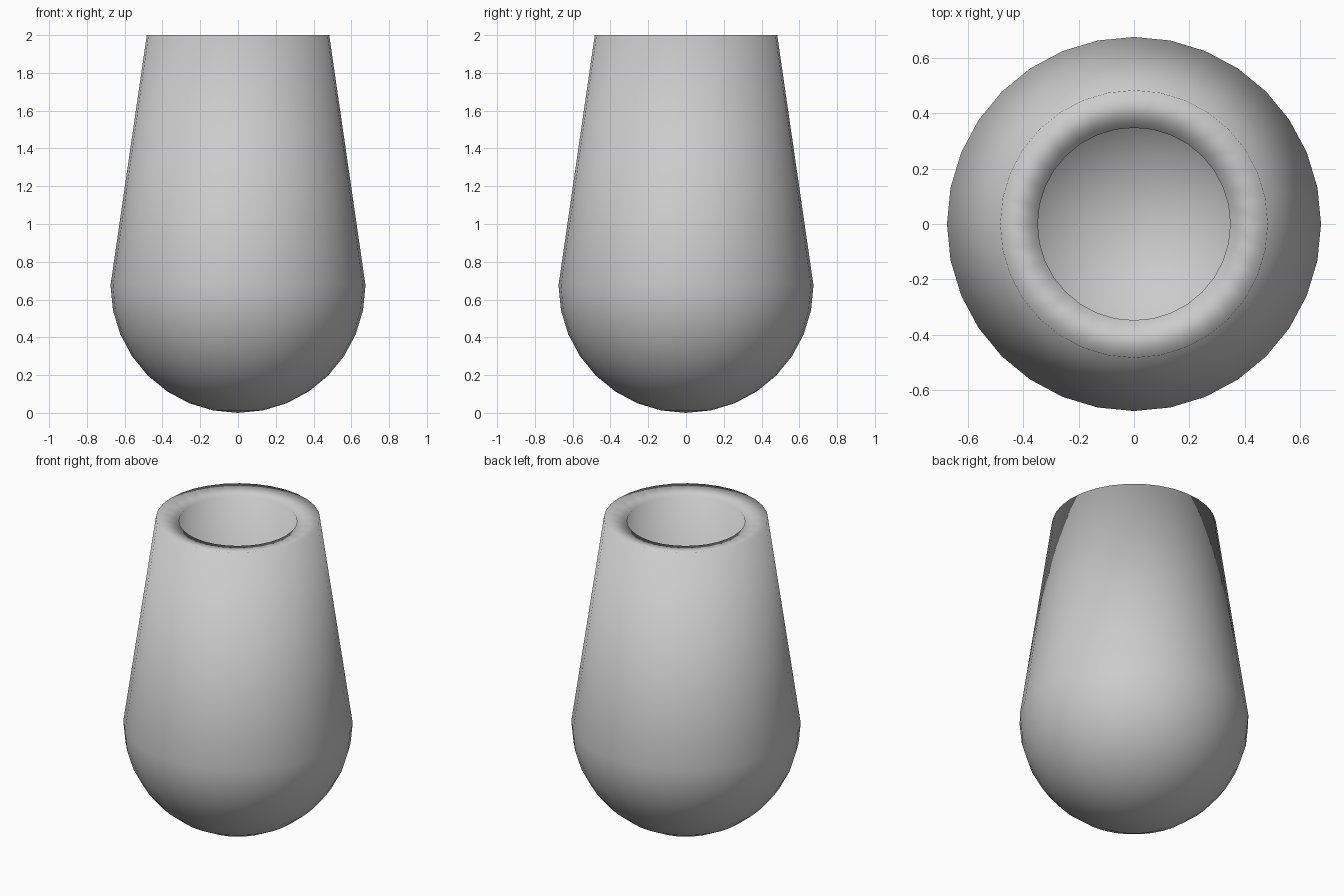
import bpy, bmesh
from mathutils import Matrix

if "Cube" in bpy.data.objects:
    bpy.data.objects.remove(bpy.data.objects["Cube"])

R_BASE, R_TOP, HEIGHT = 0.675, 0.483, 2.0

# Round bowl: lower half of a sphere standing on the ground
bm = bmesh.new()
bmesh.ops.create_uvsphere(bm, u_segments=32, v_segments=16, radius=R_BASE,
                          matrix=Matrix.Translation((0, 0, R_BASE)))
bmesh.ops.delete(bm, geom=[v for v in bm.verts if v.co.z > R_BASE + 0.01],
                 context='VERTS')

# Tapered wall: extrude the open edge up to the rim
edge = [e for e in bm.edges if e.is_boundary]
wall = bmesh.ops.extrude_edge_only(bm, edges=edge)
for v in wall["geom"]:
    if isinstance(v, bmesh.types.BMVert):
        v.co.x *= R_TOP / R_BASE
        v.co.y *= R_TOP / R_BASE
        v.co.z = HEIGHT
bmesh.ops.recalc_face_normals(bm, faces=bm.faces)
# Make sure the open shell faces outward
bm.faces.ensure_lookup_table()
f = bm.faces[0]
if f.normal.dot(f.calc_center_median() - Matrix.Translation((0, 0, R_BASE)).translation) < 0:
    bmesh.ops.reverse_faces(bm, faces=bm.faces)
for face in bm.faces:
    face.smooth = True

mesh = bpy.data.meshes.new("cup")
bm.to_mesh(mesh)
bm.free()
cup = bpy.data.objects.new("cup", mesh)
bpy.context.collection.objects.link(cup)

# Wall thickness, grown inward
shell = cup.modifiers.new("thickness", 'SOLIDIFY')
shell.thickness = 0.137
shell.offset = -1
